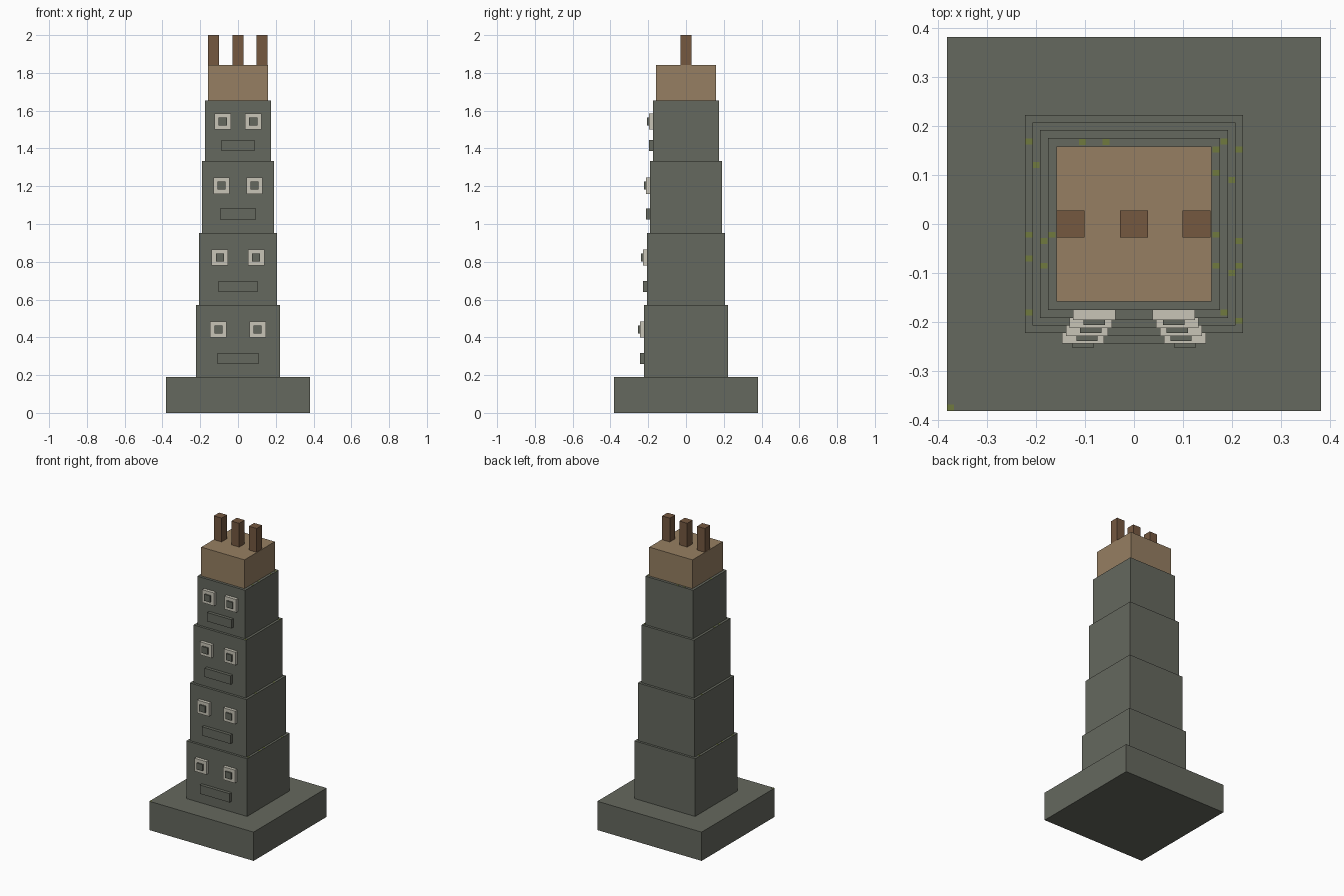
import bpy

if "Cube" in bpy.data.objects:
    bpy.data.objects.remove(bpy.data.objects["Cube"], do_unlink=True)


def make_material(name, rgb):
    # sRGB bytes to linear
    lin = [((c / 255 + 0.055) / 1.055) ** 2.4 for c in rgb] + [1.0]
    mat = bpy.data.materials.new(name)
    mat.use_nodes = True
    mat.diffuse_color = lin
    mat.node_tree.nodes["Principled BSDF"].inputs["Base Color"].default_value = lin
    return mat


stone = make_material("dark stone", (101, 104, 94))
bone = make_material("pale bone", (200, 197, 183))
wood = make_material("tan wood", (150, 127, 98))
bark = make_material("brown wood", (117, 88, 64))
moss = make_material("moss green", (112, 122, 62))


def box(name, mat, x, y, z):
    """Box from (min, max) ranges on each axis."""
    bpy.ops.mesh.primitive_cube_add(size=1, location=[sum(r) / 2 for r in (x, y, z)])
    ob = bpy.context.object
    ob.name = name
    ob.scale = [r[1] - r[0] for r in (x, y, z)]
    bpy.ops.object.transform_apply(location=False, rotation=False, scale=True)
    ob.data.materials.append(mat)
    return ob


def around(centre, half):
    return (centre - half, centre + half)


# Plinth
box("plinth", stone, around(0, 0.381), around(0, 0.381), (0, 0.19))

# Stacked tiers with carved faces: half width, bottom, top, eye x, eye z, mouth half width, mouth z
tiers = [
    (0.222, 0.19, 0.571, 0.104, 0.441, 0.109, 0.289),
    (0.207, 0.571, 0.952, 0.096, 0.822, 0.104, 0.669),
    (0.191, 0.952, 1.333, 0.088, 1.203, 0.095, 1.052),
    (0.175, 1.333, 1.653, 0.081, 1.543, 0.088, 1.415),
]
for i, (half, low, top, eye_x, eye_z, mouth, mouth_z) in enumerate(tiers, 1):
    box(f"tier_{i}", stone, around(0, half), around(0, half), (low, top))
    box(f"mouth_{i}", stone, around(0, mouth), (-half - 0.021, -half + 0.01), around(mouth_z, 0.029))
    for side, s in (("left", 1), ("right", -1)):
        x = s * eye_x
        box(f"{side}_eye_{i}", bone, around(x, 0.043), (-half - 0.021, -half + 0.01), around(eye_z, 0.043))
        box(f"{side}_pupil_{i}", stone, around(x, 0.0215), (-half - 0.031, -half), around(eye_z, 0.0215))

# Wooden headpiece with three upright posts
box("headpiece", wood, around(0, 0.158), around(0, 0.158), (1.653, 1.843))
for name, x in (("right", -0.129), ("middle", 0), ("left", 0.127)):
    box(f"{name}_post", bark, around(x, 0.0285), around(0, 0.028), (1.843, 2.0))

# Small moss flecks on the tier ledges: y positions on the right and left edges
flecks = [
    ((0.168, -0.022, -0.07, -0.18), (0.152, -0.035, -0.085, -0.197)),
    ((0.12,), (0.09, -0.1)),
    ((-0.035, -0.085), (0.168, -0.18)),
    ((-0.022,), (0.152, 0.104, -0.022, -0.085)),
]
for i, (tier, edges) in enumerate(zip(tiers, flecks), 1):
    for s, ys in zip((-1, 1), edges):
        for y in ys:
            box(f"moss_{i}", moss, around(s * (tier[0] - 0.008), 0.007),
                around(y, 0.006), around(tier[2], 0.001))
for x in (-0.105, -0.057):
    box("moss_back", moss, around(x, 0.007), around(0.167, 0.006), around(tiers[3][2], 0.001))
box("moss_plinth", moss, around(-0.374, 0.007), around(-0.374, 0.006), around(0.19, 0.001))
